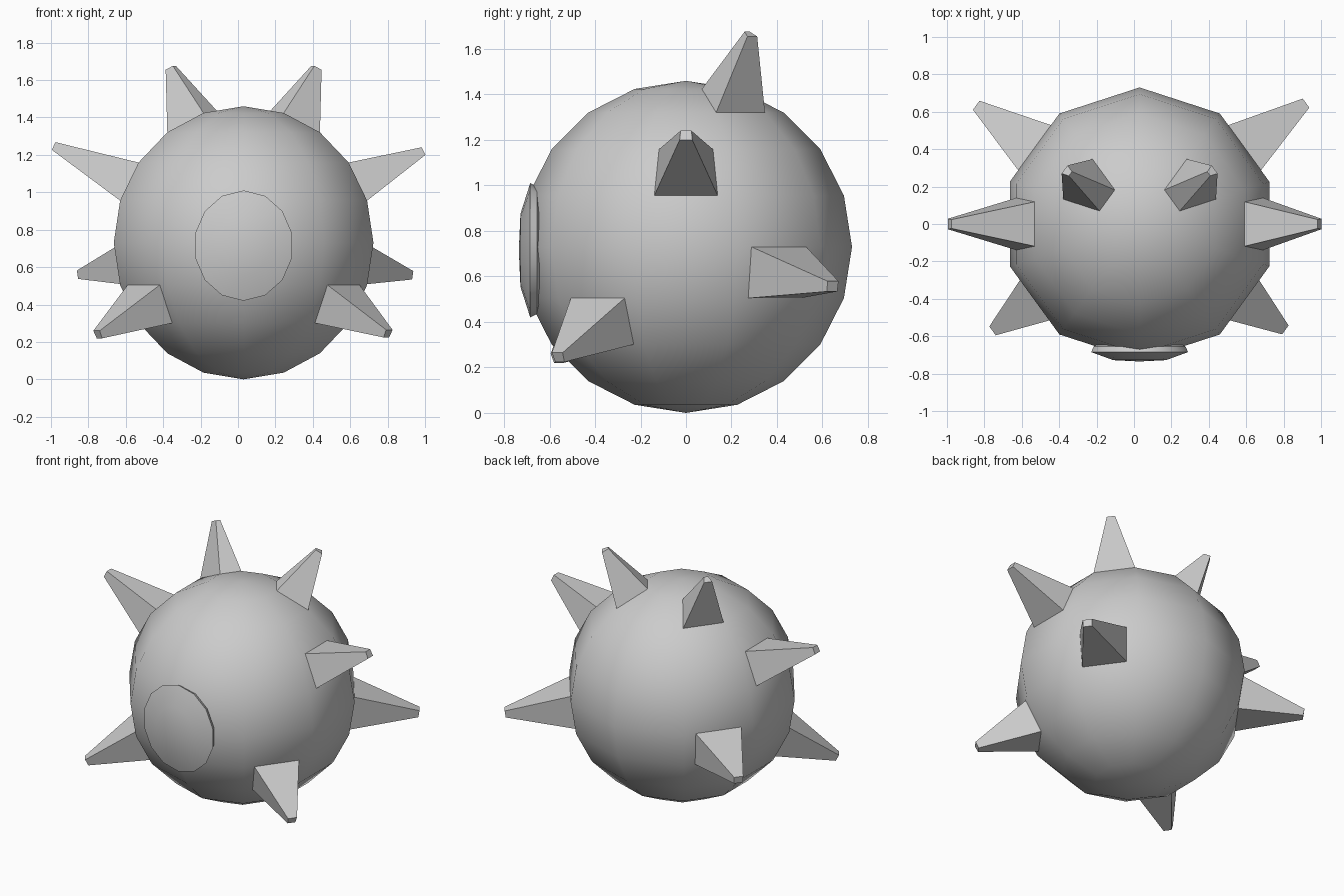
import bpy
import bmesh
from math import sin, cos, pi, radians
from mathutils import Vector, Matrix

R = 0.73
CENTER = Vector((0.03, 0, R))

if "Cube" in bpy.data.objects:
    bpy.data.objects.remove(bpy.data.objects["Cube"], do_unlink=True)

grey = bpy.data.materials.new("plain_grey")
grey.use_nodes = True
grey.diffuse_color = (0.6, 0.6, 0.6, 1)
grey.node_tree.nodes["Principled BSDF"].inputs["Base Color"].default_value = grey.diffuse_color


def add_object(name, bm, location, smooth_angle=None):
    bmesh.ops.recalc_face_normals(bm, faces=bm.faces)
    mesh = bpy.data.meshes.new(name)
    bm.to_mesh(mesh)
    bm.free()
    mesh.materials.append(grey)
    obj = bpy.data.objects.new(name, mesh)
    obj.location = location
    bpy.context.collection.objects.link(obj)
    if smooth_angle:
        bpy.ops.object.select_all(action="DESELECT")
        obj.select_set(True)
        bpy.context.view_layer.objects.active = obj
        bpy.ops.object.shade_smooth_by_angle(angle=radians(smooth_angle))
    return obj


def lathe(profile, axis, steps):
    """Spin a list of points once around an axis."""
    bm = bmesh.new()
    verts = [bm.verts.new(p) for p in profile]
    edges = [bm.edges.new(pair) for pair in zip(verts, verts[1:])]
    bmesh.ops.spin(bm, geom=verts + edges, cent=(0, 0, 0), axis=axis,
                   angle=2 * pi, steps=steps)
    bmesh.ops.remove_doubles(bm, verts=bm.verts, dist=0.0005)
    return bm


def on_sphere(azimuth, latitude):
    a, t = radians(azimuth), radians(latitude)
    return R * Vector((cos(t) * cos(a), cos(t) * sin(a), sin(t)))


def spike(name, azimuth, latitude, width, reach):
    """Blunt pyramid standing on one facet of the ball."""
    base = []
    for lat, order in ((latitude - 9, (0, 1)), (latitude + 9, (1, 0))):
        ends = [on_sphere(azimuth - 18, lat), on_sphere(azimuth + 18, lat)]
        middle = (ends[0] + ends[1]) / 2
        base += [middle.lerp(ends[i], width) for i in order]
    foot = sum(base, Vector()) / 4
    point = on_sphere(azimuth, latitude) * (reach / R)
    tip = [point + (corner - foot) * 0.2 for corner in base]
    bm = bmesh.new()
    low = [bm.verts.new(p) for p in base]
    high = [bm.verts.new(p) for p in tip]
    for i in range(4):
        j = (i + 1) % 4
        bm.faces.new((low[i], low[j], high[j], high[i]))
    bm.faces.new(high)
    bm.faces.new(low[::-1])
    add_object(name, bm, CENTER)


# Round body: ten-sided ball with a corner facing straight back
arc = [(0, R * cos(radians(18 * i)), R * sin(radians(18 * i))) for i in range(-5, 6)]
add_object("body", lathe(arc, (0, 0, 1), 10), CENTER, 60)

# Oval domed plate on the front
dome = [(0, -0.735, 0), (0, -0.728, 0.16), (0, -0.685, 0.295),
        (0, -0.655, 0.28), (0, -0.6, 0.16)]
bm = lathe(dome, (0, 1, 0), 14)
bmesh.ops.scale(bm, vec=(0.9, 1, 1), verts=bm.verts)
add_object("front_plate", bm, CENTER - Vector((0, 0, 0.015)), 35)

# Spikes in mirrored pairs: azimuth, latitude, base width, reach left and right
pairs = {
    "top_spike": (36, 63, 1.0, 1.05, 1.05),
    "side_spike": (0, 27, 0.65, 1.08, 1.14),
    "back_spike": (36, -9, 0.66, 1.11, 1.09),
    "front_spike": (-36, -27, 0.68, 1.07, 1.08),
}
for name, (azimuth, latitude, width, left, right) in pairs.items():
    spike("left_" + name, azimuth, latitude, width, left)
    spike("right_" + name, 180 - azimuth, latitude, width, right)
